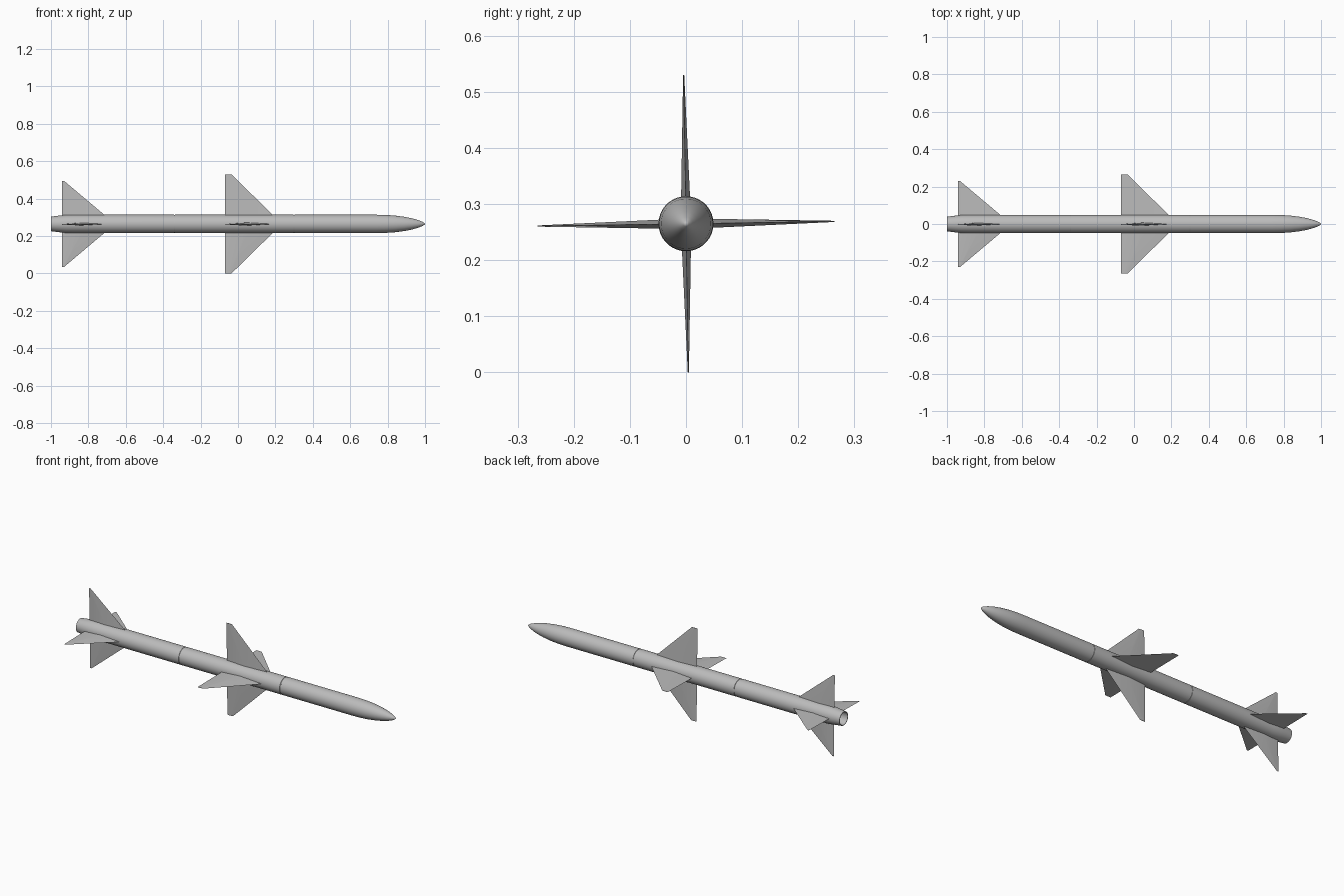
import bpy, bmesh, math
from mathutils import Matrix

AXIS_Z = 0.265
RADIUS = 0.049

if "Cube" in bpy.data.objects:
    bpy.data.objects.remove(bpy.data.objects["Cube"], do_unlink=True)

grey = bpy.data.materials.new("light grey")
grey.use_nodes = True
colour = (0.5, 0.5, 0.5, 1)
grey.diffuse_color = colour
grey.node_tree.nodes["Principled BSDF"].inputs["Base Color"].default_value = colour


def finish(name, bm):
    """Turn a bmesh into a shaded object on the body axis."""
    bmesh.ops.recalc_face_normals(bm, faces=bm.faces)
    mesh = bpy.data.meshes.new(name)
    bm.to_mesh(mesh)
    bm.free()
    mesh.materials.append(grey)
    obj = bpy.data.objects.new(name, mesh)
    obj.location.z = AXIS_Z
    bpy.context.collection.objects.link(obj)
    bpy.ops.object.select_all(action="DESELECT")
    obj.select_set(True)
    bpy.context.view_layer.objects.active = obj
    bpy.ops.object.shade_smooth_by_angle(angle=math.radians(30))
    return obj


def lathe(name, profile, sides=36):
    """Spin a profile of (x, radius) points around the x axis."""
    bm = bmesh.new()
    verts = [bm.verts.new((x, 0, r)) for x, r in profile]
    edges = [bm.edges.new(pair) for pair in zip(verts, verts[1:])]
    bmesh.ops.spin(bm, geom=verts + edges, cent=(0, 0, 0), axis=(1, 0, 0),
                   angle=math.tau, steps=sides, use_duplicate=False)
    bmesh.ops.remove_doubles(bm, verts=bm.verts, dist=0.00005)
    return finish(name, bm)


def fin_set(name, rear, root_front, tip_front, span, thickness, roll):
    """Four tapered fins with a diamond section, set in a cross."""
    bm = bmesh.new()

    def section(front, height, thick):
        mid = rear + (front - rear) * 0.45
        points = [(rear, 0), (mid, thick / 2), (front, 0), (mid, -thick / 2)]
        return [bm.verts.new((x, y, height)) for x, y in points]

    # The root is sunk into the body, so its chord continues the leading edge
    sink = 0.03
    slope = (root_front - tip_front) / (span - RADIUS)
    root = section(root_front + slope * (RADIUS - sink), sink, thickness)
    tip = section(tip_front, span, thickness * 0.12)
    bm.faces.new(root)
    bm.faces.new(tip)
    for i in range(4):
        j = (i + 1) % 4
        bm.faces.new((root[i], root[j], tip[j], tip[i]))

    geom = bm.verts[:] + bm.edges[:] + bm.faces[:]
    for turn in range(1, 4):
        copy = bmesh.ops.duplicate(bm, geom=geom)["geom"]
        bmesh.ops.rotate(bm, cent=(0, 0, 0),
                         matrix=Matrix.Rotation(turn * math.pi / 2, 3, "X"),
                         verts=[v for v in copy if isinstance(v, bmesh.types.BMVert)])
    obj = finish(name, bm)
    obj.rotation_euler.x = math.radians(roll)
    return obj


def groove(x):
    """Profile points of a narrow seam around the body."""
    floor = RADIUS - 0.0015
    return [(x - 0.003, RADIUS), (x - 0.002, floor), (x + 0.002, floor), (x + 0.003, RADIUS)]


# Body: recessed nozzle, boat tail, tube with seams and ogive nose
nozzle = [(-0.9, 0), (-0.9, 0.034), (-1, 0.036), (-1, 0.039)]
tube = [(-0.96, 0.044), (-0.92, 0.048), (-0.88, RADIUS)] + groove(-0.34) + groove(0.3)
nose = [(0.74, RADIUS), (0.79, 0.048), (0.84, 0.0445), (0.89, 0.038),
        (0.93, 0.030), (0.96, 0.0215), (0.985, 0.012), (0.996, 0.005), (1, 0)]
lathe("body", nozzle + tube + nose)

# Fins
fin_set("middle_fins", -0.07, 0.185, -0.035, 0.265, 0.017, 0.9)
fin_set("tail_fins", -0.94, -0.715, -0.93, 0.23, 0.015, 1.2)
